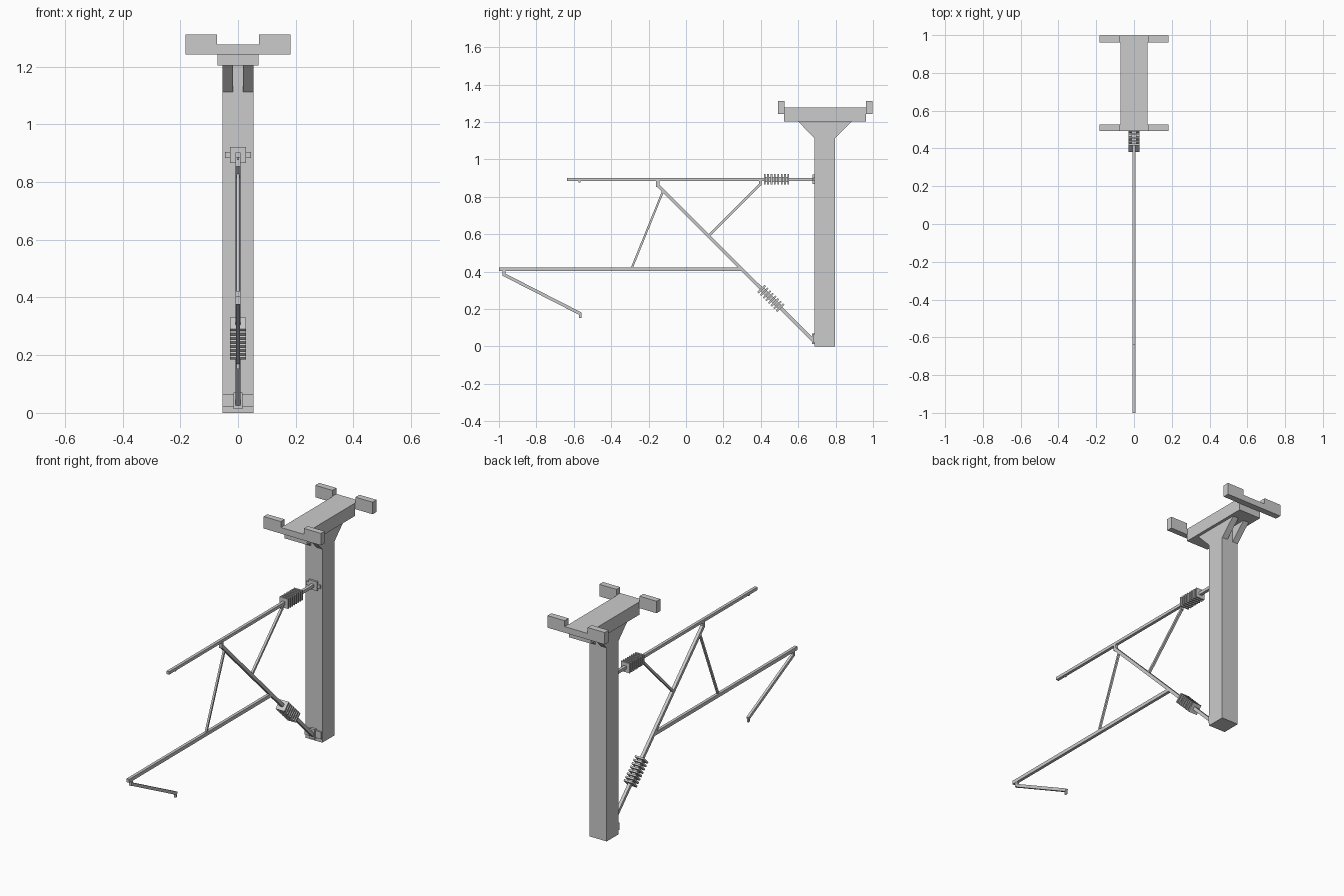
import bpy, bmesh
from mathutils import Vector, Matrix

if "Cube" in bpy.data.objects:
    bpy.data.objects.remove(bpy.data.objects["Cube"])


def add_mesh(name, verts, faces):
    me = bpy.data.meshes.new(name)
    me.from_pydata(verts, [], faces)
    bm = bmesh.new()
    bm.from_mesh(me)
    bmesh.ops.recalc_face_normals(bm, faces=bm.faces)
    bm.to_mesh(me)
    bm.free()
    ob = bpy.data.objects.new(name, me)
    bpy.context.collection.objects.link(ob)
    return ob


def prism(name, profile, axis, lo, hi):
    """Extrude a 2D profile along x (profile = y,z) or y (profile = x,z)."""
    n = len(profile)
    place = (lambda p, d: (d, *p)) if axis == 'x' else (lambda p, d: (p[0], d, p[1]))
    verts = [place(p, d) for d in (lo, hi) for p in profile]
    faces = [tuple(range(n)), tuple(range(n, 2 * n))]
    faces += [(i, (i + 1) % n, n + (i + 1) % n, n + i) for i in range(n)]
    return add_mesh(name, verts, faces)


def box(name, hx, y0, y1, z0, z1):
    return prism(name, [(y0, z0), (y1, z0), (y1, z1), (y0, z1)], 'x', -hx, hx)


def bar(name, a, b, t, w=None):
    """Square bar between two (y, z) points; t = thickness, w = width in x."""
    a, b = Vector(a), Vector(b)
    d = (b - a).normalized()
    s = Vector((-d.y, d.x)) * t / 2
    w = w or t
    return prism(name, [tuple(p) for p in (a - s, b - s, b + s, a + s)], 'x', -w / 2, w / 2)


def insulator(name, a, b, count=8):
    """Square ribs spaced along a core."""
    a, b = Vector(a), Vector(b)
    d = (b - a).normalized()
    step = (b - a).length / (count - 0.5)
    bar(name + "_core", a, b, 0.026)
    for i in range(count):
        p = a + d * step * i
        bar(f"{name}_rib_{i + 1}", p, p + d * step * 0.5, 0.056)


# Post and top beam
box("post", 0.054, 0.688, 0.797, 0, 1.205)
box("top_beam", 0.071, 0.525, 0.962, 1.203, 1.277)

# Notched cross bars at both ends of the beam
notched = [(-0.182, 1.242), (0.182, 1.242), (0.182, 1.311), (0.073, 1.311),
           (0.073, 1.277), (-0.073, 1.277), (-0.073, 1.311), (-0.182, 1.311)]
prism("front_cross_bar", notched, 'y', 0.493, 0.527)
prism("back_cross_bar", notched, 'y', 0.962, 0.998)

# Gussets under the beam, two on each side of the post
for side, (x0, x1) in (("left", (-0.054, -0.018)), ("right", (0.018, 0.054))):
    prism(f"front_gusset_{side}", [(0.69, 1.11), (0.69, 1.205), (0.597, 1.205)], 'x', x0, x1)
    prism(f"back_gusset_{side}", [(0.795, 1.11), (0.795, 1.205), (0.89, 1.205)], 'x', x0, x1)

# Post clamps
box("upper_clamp_plate", 0.027, 0.677, 0.69, 0.868, 0.92)
box("upper_clamp_wings", 0.045, 0.681, 0.69, 0.884, 0.904)
box("lower_clamp_band", 0.053, 0.68, 0.69, 0.022, 0.063)
box("lower_clamp_plate", 0.016, 0.673, 0.69, 0.014, 0.07)

# Upper tube with its insulator
bar("upper_tube", (-0.637, 0.893), (0.685, 0.893), 0.017)
insulator("upper_insulator", (0.416, 0.893), (0.552, 0.893))
box("upper_tube_hook", 0.004, -0.575, -0.563, 0.877, 0.888)

# Diagonal tube with its insulator
bar("diagonal_tube", (0.685, 0.027), (-0.152, 0.862), 0.018)
box("diagonal_top_joint", 0.009, -0.16, -0.143, 0.853, 0.89)
insulator("lower_insulator", (0.401, 0.31), (0.507, 0.204))

# Lower tube
bar("lower_tube", (-1.0, 0.412), (0.297, 0.412), 0.02, 0.017)

# Braces
bar("front_brace", (-0.122, 0.832), (-0.292, 0.414), 0.011)
bar("rear_brace", (0.398, 0.868), (0.125, 0.595), 0.013)
box("rear_brace_joint", 0.007, 0.39, 0.404, 0.86, 0.89)

# Hanging steady arm
box("arm_drop", 0.008, -0.98, -0.964, 0.376, 0.41)
bar("steady_arm", (-0.974, 0.384), (-0.561, 0.173), 0.017, 0.014)
box("wire_clip", 0.005, -0.572, -0.56, 0.152, 0.178)
